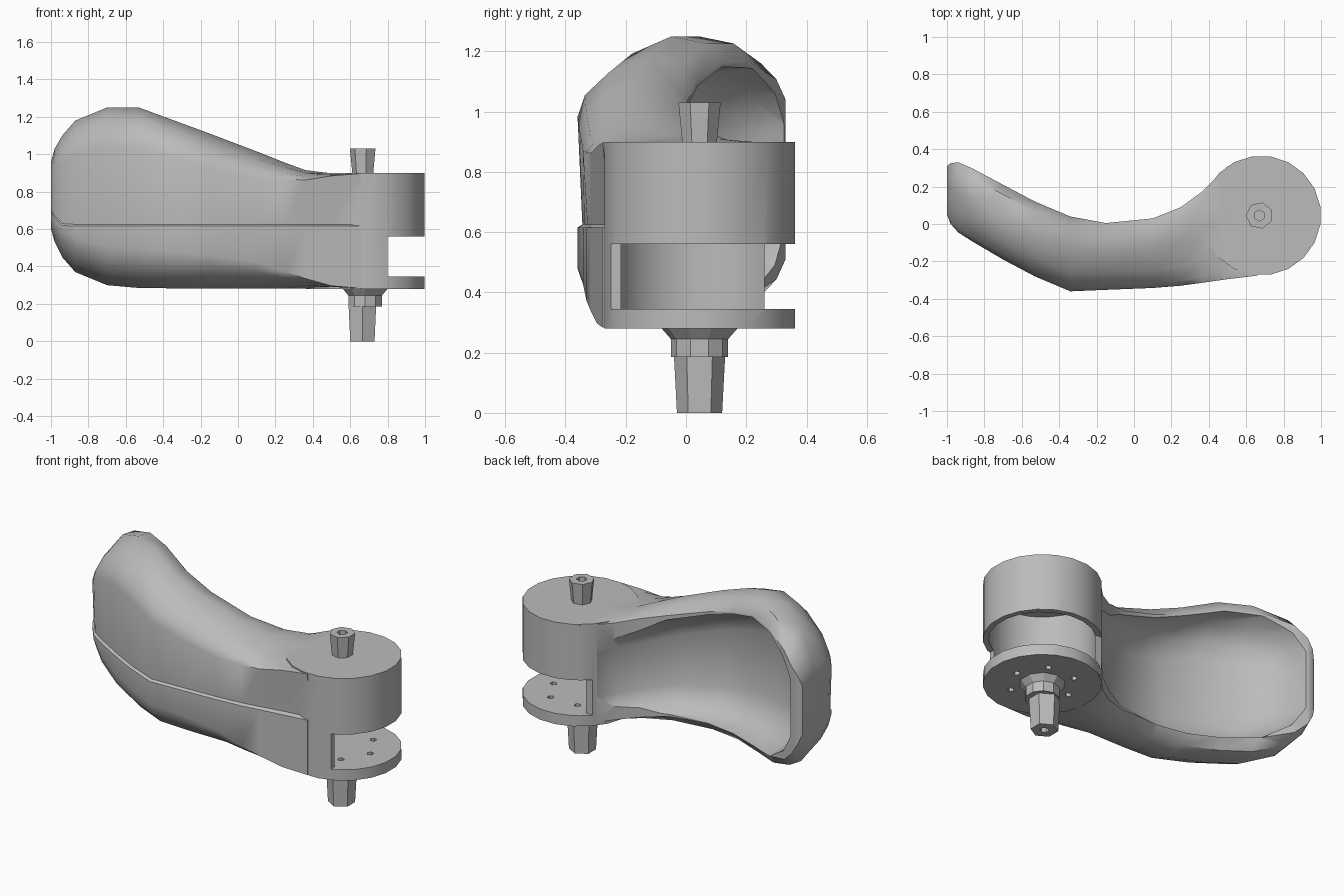
import bpy, bmesh, math

cube = bpy.data.objects.get("Cube")
if cube:
    bpy.data.objects.remove(cube, do_unlink=True)

grey = bpy.data.materials.new("plain grey")
grey.use_nodes = True
grey.diffuse_color = (0.5, 0.5, 0.5, 1)
grey.node_tree.nodes["Principled BSDF"].inputs["Base Color"].default_value = (0.5, 0.5, 0.5, 1)

CX, CY = 0.68, 0.045  # drum axis


def loft(name, rings):
    """Closed solid skinned through matching rings of points."""
    bm = bmesh.new()
    loops = [[bm.verts.new(p) for p in ring] for ring in rings]
    n = len(loops[0])
    for a, b in zip(loops, loops[1:]):
        for i in range(n):
            j = (i + 1) % n
            bm.faces.new((a[i], a[j], b[j], b[i]))
    bm.faces.new(loops[0])
    bm.faces.new(loops[-1])
    bmesh.ops.recalc_face_normals(bm, faces=bm.faces)
    mesh = bpy.data.meshes.new(name)
    bm.to_mesh(mesh)
    bm.free()
    mesh.materials.append(grey)
    obj = bpy.data.objects.new(name, mesh)
    bpy.context.collection.objects.link(obj)
    return obj


def turned(name, profile, sides, x=CX, y=CY):
    """Solid of revolution from (radius, height) pairs."""
    angles = [math.tau * (i + 0.5) / sides for i in range(sides)]
    return loft(name, [[(x + r * math.cos(a), y + r * math.sin(a), z) for a in angles]
                       for r, z in profile])


def box(name, lo, hi):
    return loft(name, [[(lo[0], lo[1], z), (hi[0], lo[1], z), (hi[0], hi[1], z), (lo[0], hi[1], z)]
                       for z in (lo[2], hi[2])])


def combine(obj, other, operation):
    """Apply a boolean and discard the helper."""
    other.hide_render = True
    mod = obj.modifiers.new("join", "BOOLEAN")
    mod.operation, mod.solver, mod.object = operation, "EXACT", other
    deps = bpy.context.evaluated_depsgraph_get()
    mesh = bpy.data.meshes.new_from_object(obj.evaluated_get(deps))
    obj.modifiers.clear()
    obj.data = mesh
    bpy.data.objects.remove(other, do_unlink=True)


def smooth(obj, degrees):
    bpy.ops.object.select_all(action="DESELECT")
    obj.select_set(True)
    bpy.context.view_layer.objects.active = obj
    bpy.ops.object.shade_smooth_by_angle(angle=math.radians(degrees))


# Curved arm: x, front y, back y, bottom z, top z
arm_stations = [
    (-1.0, 0.05, 0.31, 0.60, 0.96), (-0.98, 0.0, 0.325, 0.53, 1.03),
    (-0.94, -0.045, 0.33, 0.45, 1.10),
    (-0.87, -0.09, 0.30, 0.37, 1.18), (-0.7, -0.19, 0.21, 0.30, 1.25),
    (-0.53, -0.28, 0.12, 0.285, 1.25), (-0.34, -0.36, 0.04, 0.283, 1.18),
    (-0.15, -0.352, 0.005, 0.283, 1.11), (0.1, -0.342, 0.03, 0.283, 1.015),
    (0.25, -0.33, 0.09, 0.283, 0.955), (0.36, -0.315, 0.17, 0.283, 0.915),
    (0.5, -0.295, 0.31, 0.283, 0.898), (0.66, -0.276, 0.34, 0.283, 0.897)]
# Cross-section: fraction of depth, fraction of height
section = [(0, 0.78), (0.06, 0.86), (0.25, 0.94), (0.58, 1), (0.87, 0.975), (1, 0.91),
           (1, 0.09), (0.87, 0.025), (0.58, 0), (0.25, 0.06), (0.06, 0.14), (0, 0.22)]
rings = []
for x, front, back, low, high in arm_stations:
    k = min(1, max(0, (x - 0.05) / 0.5))  # squares off towards the drum
    depth, height = back - front, high - low
    ring = [(x, front + v * depth, low + (u + k * (round(u) - u)) * height) for v, u in section]
    # level ledge along the front
    ledge = max(0.615, low + 0.26 * height)
    ring += [(x, front, ledge), (x, front + 0.04 * depth, ledge + 0.01)]
    rings.append(ring)
body = loft("arm_and_drum", rings)
combine(body, turned("drum", [(0.32, 0.28), (0.32, 0.9)], 20), "UNION")

# Bowl-shaped hollow in the back of the arm: x, floor y, bottom z, top z
scoop_stations = [
    (-0.93, 0.23, 0.58, 0.98), (-0.86, 0.1, 0.47, 1.08), (-0.72, -0.03, 0.375, 1.16),
    (-0.53, -0.11, 0.345, 1.17), (-0.34, -0.17, 0.335, 1.11), (-0.15, -0.165, 0.33, 1.045),
    (0.1, -0.09, 0.325, 0.96), (0.25, 0.02, 0.32, 0.905), (0.36, 0.13, 0.31, 0.875),
    (0.43, 0.24, 0.30, 0.87)]
scoop_section = [(0, 0.26), (0, 0.74), (0.035, 0.86), (0.11, 0.95), (0.5, 1.03),
                 (0.5, -0.03), (0.11, 0.05), (0.035, 0.14)]
scoop = loft("scoop", [[(x, floor + d, low + u * (high - low)) for d, u in scoop_section]
                       for x, floor, low, high in scoop_stations])
combine(body, scoop, "DIFFERENCE")

# Hollow drum, open in a slot above the base disc except on the arm side
combine(body, turned("chamber", [(0.288, 0.345), (0.288, 0.86)], 20), "DIFFERENCE")
combine(body, box("slot", (0.8, -0.5, 0.345), (1.2, 0.6, 0.56)), "DIFFERENCE")
combine(body, box("rear_slot", (0.44, 0.26, 0.345), (1.1, 0.6, 0.56)), "DIFFERENCE")

# Ring of small holes in the base disc
for i in range(6):
    a = math.tau * i / 6
    hole = turned("hole", [(0.02, 0.2), (0.02, 0.4)], 5,
                  CX + 0.18 * math.cos(a), CY + 0.18 * math.sin(a))
    combine(body, hole, "DIFFERENCE")
smooth(body, 38)

# Top and bottom pins
top_pin = turned("top_pin", [(0.058, 0.89), (0.072, 1.03)], 7, 0.67)
combine(top_pin, turned("socket", [(0.03, 0.97), (0.03, 1.1)], 6, 0.67), "DIFFERENCE")
collar = turned("collar", [(0.13, 0.285), (0.095, 0.245), (0.095, 0.185)], 10)
bottom_pin = turned("bottom_pin", [(0.085, 0.19), (0.075, 0.0)], 6, 0.665)
combine(bottom_pin, turned("socket", [(0.025, -0.1), (0.025, 0.06)], 6, 0.665), "DIFFERENCE")
